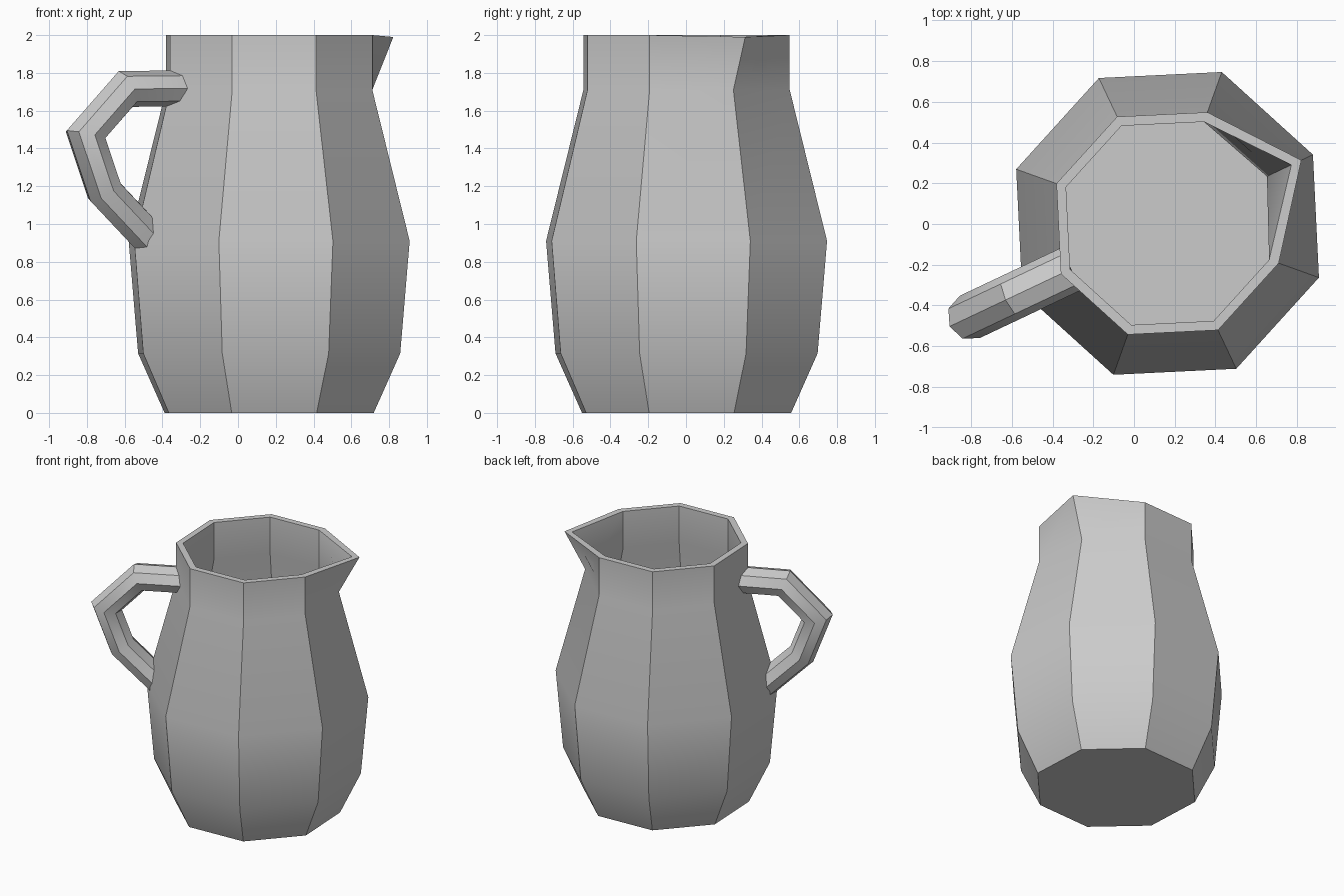
import bpy, bmesh
from math import sin, cos, pi, radians
from mathutils import Vector

if "Cube" in bpy.data.objects:
    bpy.data.objects.remove(bpy.data.objects["Cube"])

CX, CY = 0.165, 0.003
TURN = radians(25.3)          # spout direction; the handle sits opposite
SIDES = 8


def skin(name, rings, smooth=30):
    """Join closed rings of points with quads and cap both ends."""
    bm = bmesh.new()
    loops = [[bm.verts.new(p) for p in ring] for ring in rings]
    for a, b in zip(loops, loops[1:]):
        n = len(a)
        for i in range(n):
            j = (i + 1) % n
            bm.faces.new((a[i], a[j], b[j], b[i]))
    bm.faces.new(list(reversed(loops[0])))
    bm.faces.new(loops[-1])
    bmesh.ops.recalc_face_normals(bm, faces=bm.faces[:])
    mesh = bpy.data.meshes.new(name)
    bm.to_mesh(mesh)
    bm.free()
    ob = bpy.data.objects.new(name, mesh)
    bpy.context.collection.objects.link(ob)
    bpy.ops.object.select_all(action='DESELECT')
    ob.select_set(True)
    bpy.context.view_layer.objects.active = ob
    bpy.ops.object.shade_smooth_by_angle(angle=radians(smooth))
    return ob


# Jug body: outer wall up, over the rim, inner wall down to the floor
# (radius, height, spout radius)
profile = [(0.588, 0.0, 0.588), (0.737, 0.315, 0.737), (0.79, 0.91, 0.79),
           (0.58, 1.71, 0.58), (0.58, 2.0, 0.727),
           (0.53, 2.0, 0.673), (0.53, 1.71, 0.54), (0.737, 0.91, 0.737),
           (0.685, 0.33, 0.685), (0.555, 0.055, 0.555)]
rings = []
for r, z, spout in profile:
    ring = []
    for i in range(SIDES):
        rad = spout if i == 0 else r
        h = z - 0.01 if i == 0 and z == 2.0 else z
        a = TURN + i * 2 * pi / SIDES
        ring.append((CX + rad * cos(a), CY + rad * sin(a), h))
    rings.append(ring)
skin("jug_body", rings)

# Handle: octagonal section mitred along a bent path (distance from axis, height)
path = [Vector(p) for p in [(0.525, 1.718), (0.84, 1.715), (1.075, 1.472),
                            (0.965, 1.175), (0.70, 0.92)]]
out = Vector((-cos(TURN), -sin(TURN), 0))
side = Vector((-out.y, out.x, 0))
rings = []
for k, p in enumerate(path):
    d0 = (p - path[k - 1]).normalized() if k > 0 else (path[1] - p).normalized()
    d1 = (path[k + 1] - p).normalized() if k < len(path) - 1 else d0
    t = (d0 + d1).normalized()
    stretch = 0.095 / t.dot(d0)
    n = out * -t.y + Vector((0, 0, t.x))
    c = Vector((CX, CY, p.y)) + out * p.x
    rings.append([c + n * stretch * cos(i * pi / 4) + side * 0.115 * sin(i * pi / 4)
                  for i in range(8)])
skin("handle", rings)
